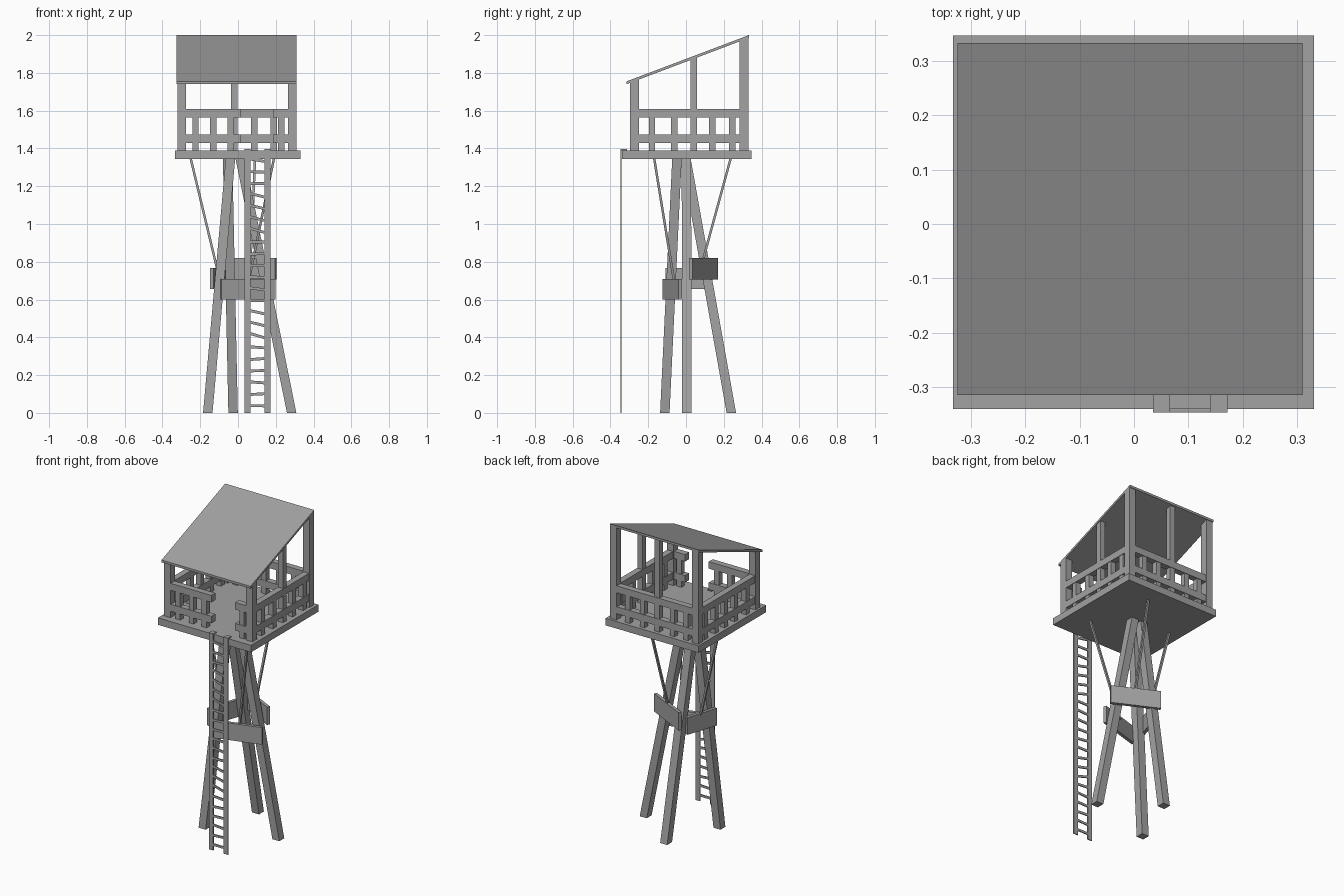
import bpy, bmesh, random
from mathutils import Vector

if "Cube" in bpy.data.objects:
    bpy.data.objects.remove(bpy.data.objects["Cube"], do_unlink=True)

random.seed(4)
wood = bpy.data.materials.new("grey_wood")
wood.use_nodes = True
GREY = (0.36, 0.36, 0.36, 1)
wood.diffuse_color = GREY
wood.node_tree.nodes["Principled BSDF"].inputs["Base Color"].default_value = GREY


def hull(name, points):
    """Solid from two matching quads: four base corners, then four far corners."""
    bm = bmesh.new()
    v = [bm.verts.new(p) for p in points]
    bm.faces.new(v[:4])
    bm.faces.new(v[4:])
    for i in range(4):
        j = (i + 1) % 4
        bm.faces.new((v[i], v[j], v[j + 4], v[i + 4]))
    bmesh.ops.recalc_face_normals(bm, faces=bm.faces)
    mesh = bpy.data.meshes.new(name)
    bm.to_mesh(mesh)
    bm.free()
    mesh.materials.append(wood)
    ob = bpy.data.objects.new(name, mesh)
    bpy.context.collection.objects.link(ob)
    return ob


def quad(x0, x1, y0, y1, height):
    """Corners of a rectangle; height is a number or a function of y."""
    h = height if callable(height) else lambda y: height
    return [(x, y, h(y)) for x, y in ((x0, y0), (x1, y0), (x1, y1), (x0, y1))]


def box(name, x0, x1, y0, y1, z0, z1):
    return hull(name, quad(x0, x1, y0, y1, z0) + quad(x0, x1, y0, y1, z1))


def beam(name, a, b, size):
    """Slanted timber with level ends."""
    h = size / 2
    return hull(name, [p for c in (a, b)
                       for p in quad(c[0] - h, c[0] + h, c[1] - h, c[1] + h, c[2])])


def plank(name, a, b, z0, z1, thick):
    """Upright board between two plan points."""
    a, b = Vector(a), Vector(b)
    n = (b - a).orthogonal().normalized() * thick / 2
    plan = (a - n, b - n, b + n, a + n)
    return hull(name, [(p.x, p.y, z) for z in (z0, z1) for p in plan])


# Platform and sloping roof
FLOOR, DECK = 1.345, 1.39
box("platform", -0.333, 0.331, -0.34, 0.347, FLOOR, DECK)


def roof_top(y):
    return 1.755 + (y + 0.315) * 0.378


def roof_under(y):
    return roof_top(y) - 0.015


hull("roof", quad(-0.325, 0.31, -0.315, 0.333, roof_under)
     + quad(-0.325, 0.31, -0.315, 0.333, roof_top))


# Roof posts
def post(name, x0, x1, y0, y1):
    hull(name, quad(x0, x1, y0, y1, DECK) + quad(x0, x1, y0, y1, roof_under))


for side, x0 in (("left", 0.264), ("right", -0.32)):
    post("front_post_" + side, x0, x0 + 0.046, -0.296, -0.25)
    post("back_post_" + side, x0, x0 + 0.046, 0.283, 0.33)
post("back_middle_post", -0.038, -0.003, 0.29, 0.325)
post("left_middle_post", 0.27, 0.305, 0.023, 0.058)

# Railings: two rails on every side, with a gap at the ladder
for level, z in (("lower", 1.43), ("upper", 1.565)):
    top = z + 0.045
    box(level + "_rail_left", 0.268, 0.308, -0.25, 0.283, z, top)
    box(level + "_rail_right", -0.318, -0.278, -0.25, 0.283, z, top)
    box(level + "_rail_back", -0.274, 0.264, 0.288, 0.328, z, top)
    box(level + "_rail_front_long", -0.274, 0.016, -0.294, -0.254, z, top)
    box(level + "_rail_front_short", 0.185, 0.264, -0.294, -0.254, z, top)


def baluster(name, x, y):
    box(name, x - 0.017, x + 0.017, y - 0.017, y + 0.017, DECK, 1.575)


for x in (-0.225, -0.13, 0.085, 0.19):
    baluster("back_baluster", x, 0.308)
for x in (-0.225, -0.13, -0.038, 0.23):
    baluster("front_baluster", x, -0.274)
for y in (-0.18, -0.063, 0.04, 0.138, 0.245):
    baluster("right_baluster", -0.298, y)
    if y != 0.04:
        baluster("left_baluster", 0.288, y)

# Three leaning legs
beam("leg_front", (-0.16, -0.112, 0), (-0.04, -0.048, FLOOR), 0.05)
beam("leg_back", (-0.026, 0.24, 0), (-0.055, 0.0, FLOOR), 0.05)
beam("leg_side", (0.284, 0.005, 0), (0.012, 0.002, FLOOR), 0.05)

# Boards tying the legs together
plank("tie_board_front", (-0.09, -0.115), (0.197, -0.03), 0.60, 0.71, 0.02)
plank("tie_board_back", (0.2, 0.025), (-0.07, 0.16), 0.705, 0.82, 0.02)
plank("tie_board_side", (-0.14, -0.105), (-0.075, 0.1), 0.657, 0.768, 0.02)

# Thin struts from the boards to the platform
beam("strut_side", (-0.105, 0.005, 0.74), (-0.25, 0.02, FLOOR), 0.013)
beam("strut_front", (0.055, -0.062, 0.69), (0.19, -0.168, FLOOR), 0.013)
beam("strut_back", (0.065, 0.082, 0.78), (0.09, 0.236, FLOOR), 0.013)

# Ladder with uneven rungs, hooked over the platform edge
Y0, Y1 = -0.347, -0.341
for x0, x1 in ((0.035, 0.066), (0.14, 0.172)):
    box("ladder_rail", x0, x1, Y0, Y1, 0, DECK + 0.006)
    box("ladder_hook", x0, x1, Y0, -0.312, DECK - 0.004, DECK + 0.006)
COUNT = 22
for i in range(COUNT):
    z = 0.03 + i * 1.3 / (COUNT - 1)
    tilt = random.uniform(-0.004, 0.014)
    ends = [(x, y, z + s * tilt + dz) for x, s in ((0.06, 1), (0.146, -1))
            for y, dz in ((Y0, 0), (Y1, 0), (Y1, 0.015), (Y0, 0.015))]
    hull("ladder_rung", ends)
